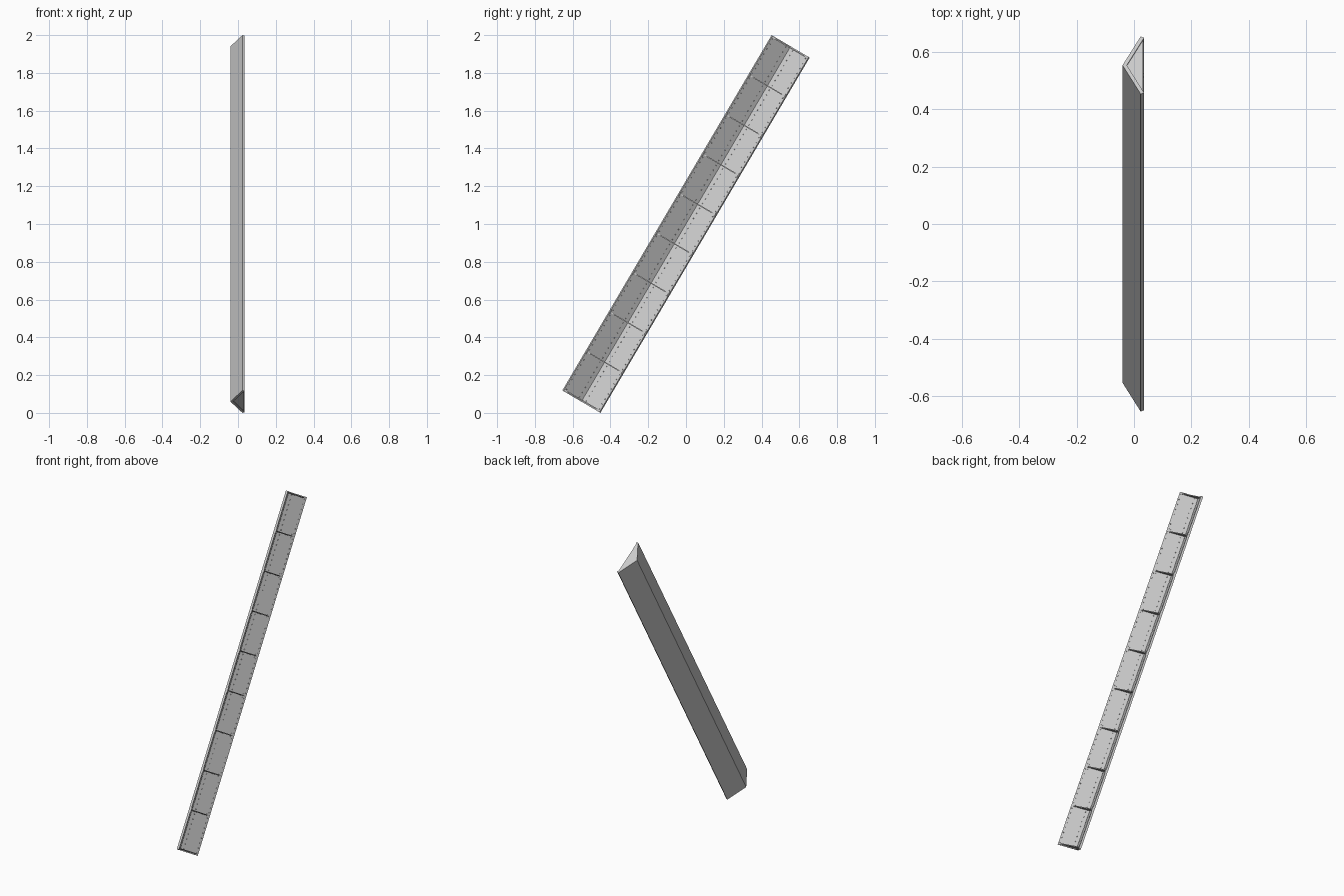
import bpy, bmesh, math
from mathutils import Vector, Matrix

if "Cube" in bpy.data.objects:
    bpy.data.objects.remove(bpy.data.objects["Cube"])

LENGTH, HALF_W, BAYS = 2.183, 0.117, 9
LEAN = math.radians(30.5)          # lean of the beam away from vertical
SLOPE = math.radians(28.5)         # slope of each flange
THICK, APEX = 0.013, -0.040
INNER = APEX + THICK / math.cos(SLOPE)
RUN = HALF_W / math.cos(SLOPE)     # flange length along its slope
PLACE = Matrix.Translation((0, 0, 1)) @ Matrix.Rotation(-LEAN, 4, 'X')


def flange_point(side, run, height):
    """Local x, y at a distance along the flange and above its outer face."""
    x = APEX + run * math.sin(SLOPE) + height * math.cos(SLOPE)
    y = run * math.cos(SLOPE) - height * math.sin(SLOPE)
    return x, side * y


def prism(bm, pts, z0, z1):
    """Extrude a closed x, y profile along the beam."""
    face = bm.faces.new([bm.verts.new((x, y, z0)) for x, y in pts])
    new = bmesh.ops.extrude_face_region(bm, geom=[face])['geom']
    bmesh.ops.translate(bm, vec=(0, 0, z1 - z0),
                        verts=[v for v in new if isinstance(v, bmesh.types.BMVert)])


def finish(bm, name):
    bmesh.ops.recalc_face_normals(bm, faces=bm.faces)
    mesh = bpy.data.meshes.new(name)
    bm.to_mesh(mesh)
    bm.free()
    ob = bpy.data.objects.new(name, mesh)
    ob.matrix_world = PLACE
    bpy.context.collection.objects.link(ob)
    return ob


# V-shaped beam
bm = bmesh.new()
profile = [(APEX, 0), flange_point(1, RUN, 0), flange_point(1, RUN, THICK),
           (INNER, 0), flange_point(-1, RUN, THICK), flange_point(-1, RUN, 0)]
prism(bm, profile, -LENGTH / 2, LENGTH / 2)
finish(bm, "angle_beam")

# Triangular ribs between the flanges, including one just inside each end
bay = LENGTH / BAYS
rib_z = [-LENGTH / 2 + i * bay for i in range(BAYS + 1)]
rib_z[0] += 0.008
rib_z[-1] -= 0.008
bm = bmesh.new()
for z in rib_z:
    prism(bm, [(INNER - 0.003, 0), flange_point(1, RUN - 0.003, THICK - 0.002),
               flange_point(-1, RUN - 0.003, THICK - 0.002)], z - 0.003, z + 0.003)
finish(bm, "ribs")

# Small fixing tabs where the inner ribs meet the flanges
bm = bmesh.new()
for z in rib_z[1:-1]:
    for side in (1, -1):
        prism(bm, [flange_point(side, r, h) for r, h in
                   ((RUN - 0.025, THICK - 0.001), (RUN - 0.004, THICK - 0.001),
                    (RUN - 0.004, THICK + 0.002), (RUN - 0.025, THICK + 0.002))],
              z - 0.014, z + 0.014)
finish(bm, "rib_tabs")

# Rows of rivets on the inner faces
bm = bmesh.new()
per_bay = 8
for side in (1, -1):
    normal = Vector((math.cos(SLOPE), -side * math.sin(SLOPE), 0))
    turn = normal.to_track_quat('Z', 'Y').to_matrix().to_4x4()
    for run in (RUN - 0.011, 0.030):
        x, y = flange_point(side, run, THICK + 0.0008)
        for i in range(BAYS * per_bay):
            z = -LENGTH / 2 + (i + 0.5) * bay / per_bay
            bmesh.ops.create_cone(bm, cap_ends=True, segments=8, radius1=0.0032,
                                  radius2=0.0018, depth=0.0022,
                                  matrix=Matrix.Translation((x, y, z)) @ turn)
finish(bm, "rivets")
